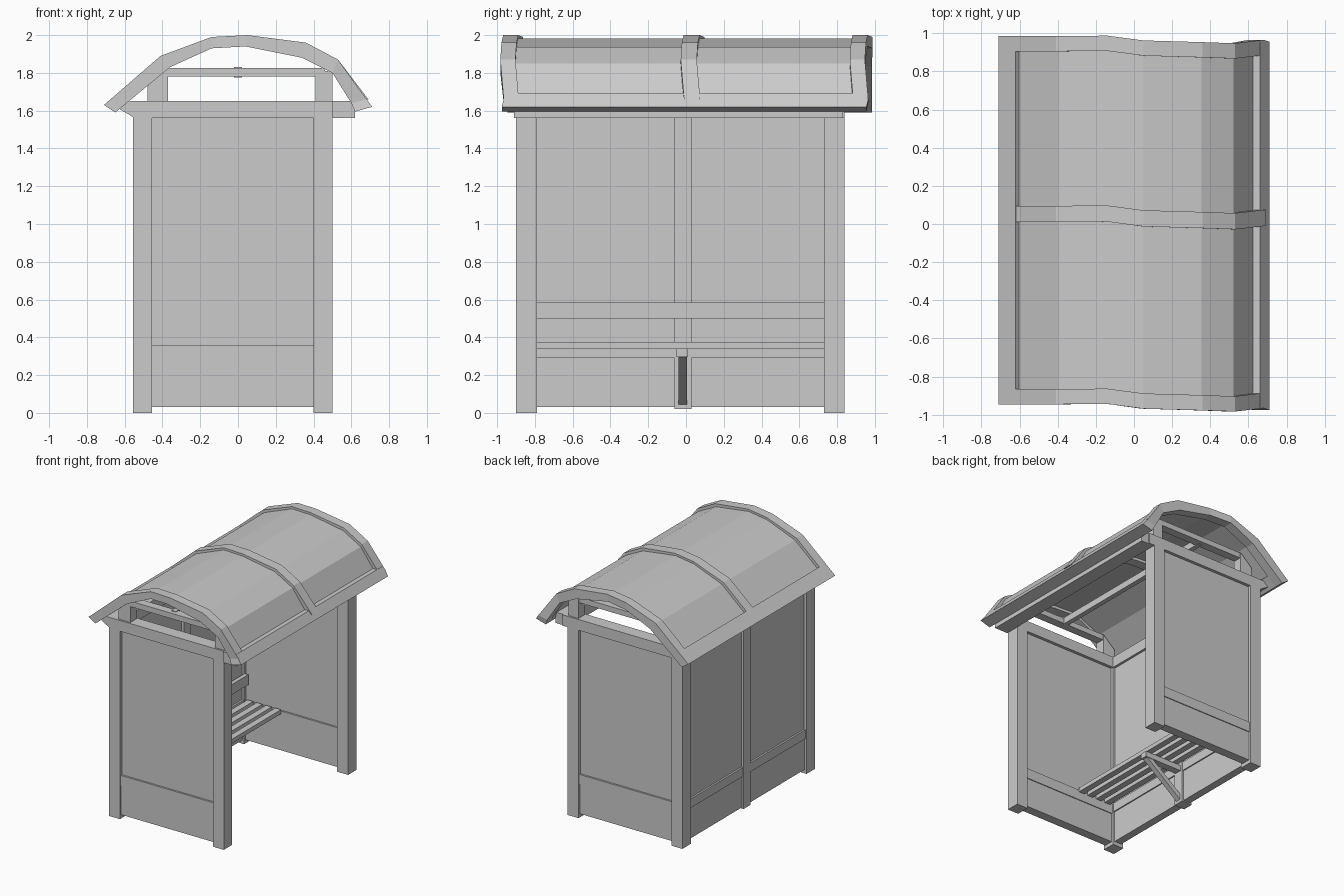
import bpy, bmesh

if "Cube" in bpy.data.objects:
    bpy.data.objects.remove(bpy.data.objects["Cube"])

def mesh_object(name, verts, faces):
    me = bpy.data.meshes.new(name)
    me.from_pydata(verts, [], faces)
    bm = bmesh.new()
    bm.from_mesh(me)
    bmesh.ops.recalc_face_normals(bm, faces=bm.faces)
    bm.to_mesh(me)
    bm.free()
    ob = bpy.data.objects.new(name, me)
    bpy.context.collection.objects.link(ob)
    return ob

def prism(name, profile, y0, y1):
    """Extrude an xz profile along y."""
    n = len(profile)
    verts = [(x, y, z) for y in (y0, y1) for x, z in profile]
    faces = [tuple(range(n)), tuple(range(n, 2 * n))]
    faces += [(i, (i + 1) % n, n + (i + 1) % n, n + i) for i in range(n)]
    return mesh_object(name, verts, faces)

def box(name, x0, x1, y0, y1, z0, z1):
    return prism(name, [(x0, z0), (x1, z0), (x1, z1), (x0, z1)], y0, y1)

def arch(name, outer, inner, shift, y0, y1):
    """Bent bar of rectangular section; each station is shifted a little in y."""
    verts, faces = [], []
    for (ox, oz), (ix, iz), s in zip(outer, inner, shift):
        verts += [(ox, y0 + s, oz), (ox, y1 + s, oz), (ix, y1 + s, iz), (ix, y0 + s, iz)]
    for k in range(len(outer) - 1):
        a, b = 4 * k, 4 * k + 4
        faces += [(a + j, a + (j + 1) % 4, b + (j + 1) % 4, b + j) for j in range(4)]
    faces += [(0, 1, 2, 3), tuple(range(len(verts) - 4, len(verts)))]
    return mesh_object(name, verts, faces)

def mix(a, b, t):
    return [(p[0] + (q[0] - p[0]) * t, p[1] + (q[1] - p[1]) * t) for p, q in zip(a, b)]

# Roof: curved sheet between three raised ribs
outer = [(-.71, 1.63), (-.41, 1.89), (-.14, 1.99), (.05, 2.0), (.36, 1.96), (.53, 1.87), (.68, 1.66), (.71, 1.62)]
inner = [(-.65, 1.59), (-.36, 1.83), (-.14, 1.93), (.04, 1.94), (.34, 1.88), (.50, 1.80), (.60, 1.64), (.62, 1.595)]
shift = [.02, .02, .022, -.003, -.012, -.018, .0, -.01]
for side, c in (("front", -.925), ("back", .925)):
    arch("roof_rib_" + side, outer, inner, shift, c - .04, c + .04)
mid_o = [(-.655, 1.677)] + outer[1:6] + [(.69, 1.66)]
mid_i = [(-.61, 1.625)] + inner[1:6] + [(.61, 1.65)]
arch("roof_rib_middle", mid_o, mid_i, shift[:7], -.01, .075)
top, low = mix(outer, inner, .3), mix(outer, inner, .65)
top[0], low[0] = (-.62, 1.675), (-.605, 1.65)
top[6], low[6] = (.63, 1.68), (.60, 1.67)
arch("roof_sheet", top[:7], low[:7], shift[:7], -.9, .9)

# Eave rails along both roof edges
prism("eave_rail_rear", [(-.71, 1.63), (-.62, 1.708), (-.575, 1.66), (-.65, 1.59)], -.94, .98)
prism("eave_rail_open_side", [(.60, 1.69), (.66, 1.69), (.71, 1.62), (.62, 1.595)], -.965, .955)

# Long beams under the roof
box("open_side_beam", .50, .62, -.91, .83, 1.56, 1.65)
prism("rear_beam", [(-.63, 1.61), (-.545, 1.56), (-.455, 1.56), (-.455, 1.65), (-.6, 1.65)], -.90, .84)
box("ridge_purlin", -.02, .02, -.845, .785, 1.775, 1.83)

# End walls: posts, panels, rails and the open frame above
for side, c in (("front", -.845), ("back", .785)):
    box("rear_post_" + side, -.555, -.455, c - .055, c + .055, 0, 1.60)
    box("open_side_post_" + side, .40, .50, c - .055, c + .055, 0, 1.60)
    box("end_beam_" + side, -.53, .55, c - .055, c + .055, 1.56, 1.65)
    box("end_panel_" + side, -.46, .405, c - .03, c + .03, .34, 1.57)
    box("end_lower_panel_" + side, -.46, .405, c - .038, c + .038, .03, .29)
    box("end_rail_" + side, -.46, .405, c - .045, c + .045, .275, .36)
    # upper frame standing on the beam
    prism("frame_rear_upright_" + side, [(-.48, 1.64), (-.37, 1.64), (-.37, 1.825), (-.40, 1.80), (-.48, 1.73)], c - .04, c + .04)
    box("frame_upright_" + side, .41, .50, c - .04, c + .04, 1.64, 1.81)
    box("frame_top_bar_" + side, -.38, .46, c - .035, c + .035, 1.78, 1.825)

# Rear wall: centre post, two bays of panels and the rail
box("rear_centre_post", -.55, -.455, -.06, .03, .02, 1.57)
for side, y0, y1 in (("front", -.80, -.05), ("back", .02, .74)):
    box("rear_panel_" + side, -.53, -.475, y0, y1, .35, 1.57)
    box("rear_lower_panel_" + side, -.535, -.47, y0, y1, .03, .30)
    box("rear_rail_" + side, -.545, -.46, y0, y1, .29, .365)

# Bench: slats, backrest, bracket
for i in range(4):
    x = -.40 + i * .085
    box("seat_slat_%d" % (i + 1), x - .026, x + .026, -.795, .735, .34, .375)
box("backrest", -.455, -.42, -.795, .735, .50, .585)
box("seat_arm", -.46, -.11, -.05, .01, .295, .34)
prism("seat_brace", [(-.46, .04), (-.46, .09), (-.18, .30), (-.12, .30)], -.04, .005)
